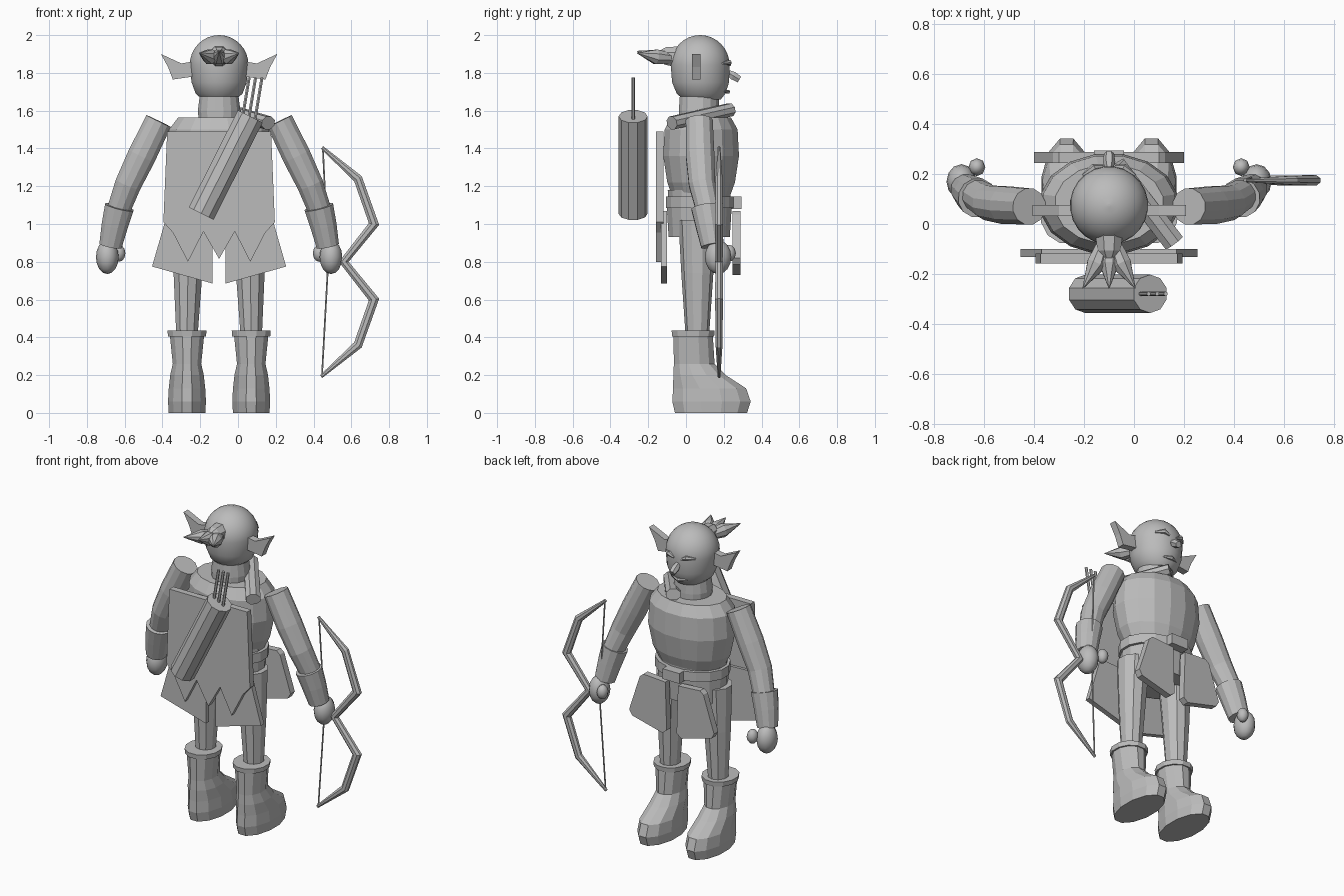
import bpy, bmesh, math
from mathutils import Vector

CX = -0.1  # body centre line
grey = bpy.data.materials.new("plain_grey")
grey.diffuse_color = (0.5, 0.5, 0.5, 1)


def finish(name, bm, smooth=False):
    bmesh.ops.recalc_face_normals(bm, faces=bm.faces)
    me = bpy.data.meshes.new(name)
    bm.to_mesh(me)
    bm.free()
    me.materials.append(grey)
    ob = bpy.data.objects.new(name, me)
    bpy.context.collection.objects.link(ob)
    for p in me.polygons:
        p.use_smooth = smooth and len(p.vertices) < 5
    return ob


def skin(name, rings, smooth=False):
    """Join equal rings of points into a capped solid."""
    bm = bmesh.new()
    vs = [[bm.verts.new(p) for p in r] for r in rings]
    n = len(vs[0])
    for a, b in zip(vs, vs[1:]):
        for i in range(n):
            j = (i + 1) % n
            bm.faces.new((a[i], a[j], b[j], b[i]))
    bm.faces.new(vs[0])
    bm.faces.new(vs[-1])
    return finish(name, bm, smooth)


def loft(name, levels, sides=12, smooth=False):
    """Levels are (x, y, z, x radius, y radius)."""
    angs = [math.tau * (i + 0.5) / sides for i in range(sides)]
    return skin(name, [[(x + rx * math.cos(a), y + ry * math.sin(a), z) for a in angs]
                       for x, y, z, rx, ry in levels], smooth)


def tube(name, pts, radii, sides=8, flat=1.0, ref=(0, 1, 0), smooth=False):
    """Tapered tube along points, squashed along ref by flat."""
    pts = [Vector(p) for p in pts]
    rings = []
    for i, p in enumerate(pts):
        t = (pts[min(i + 1, len(pts) - 1)] - pts[max(i - 1, 0)]).normalized()
        v = t.cross(Vector(ref)).normalized()
        u = v.cross(t)
        rings.append([p + radii[i] * (v * math.cos(a) + u * flat * math.sin(a))
                      for a in (math.tau * (k + 0.5) / sides for k in range(sides))])
    return skin(name, rings, smooth)


def plate(name, outline, y0, y1):
    """Flat x-z outline given thickness along y."""
    return skin(name, [[(x, y, z) for x, z in outline] for y in (y0, y1)])


def ball(name, loc, size, seg=12):
    bm = bmesh.new()
    bmesh.ops.create_uvsphere(bm, u_segments=seg, v_segments=seg // 2 + 2, radius=1)
    for v in bm.verts:
        v.co = Vector(loc) + Vector(a * b for a, b in zip(v.co, size))
    return finish(name, bm, True)


# Head: round skull, narrowing to the chin
skull = [(CX, 0.085, 1.66, 0.09, 0.10), (CX, 0.08, 1.69, 0.125, 0.13),
         (CX, 0.077, 1.75, 0.147, 0.152)]
for k in range(9):
    a = math.pi / 2 * k / 8.15
    skull.append((CX, 0.075, 1.842 + 0.158 * math.sin(a),
                  0.157 * math.cos(a), 0.157 * math.cos(a)))
loft("head", skull, 24, True)
loft("neck", [(CX, 0.07, 1.55, 0.11, 0.11), (CX, 0.07, 1.60, 0.115, 0.11),
              (CX, 0.07, 1.675, 0.105, 0.105)], 16)

# Face
tube("nose", [(CX, 0.21, 1.81), (CX, 0.25, 1.785), (CX, 0.283, 1.765)],
     [0.012, 0.025, 0.02], 6, ref=(1, 0, 0))
tube("mouth", [(CX - 0.05, 0.2, 1.705), (CX, 0.222, 1.70), (CX + 0.05, 0.2, 1.705)],
     [0.006, 0.012, 0.006], 6)

# Hair tuft of three locks
for i in (-1, 0, 1):
    tube("hair_lock", [(CX + i * 0.01, -0.05, 1.875), (CX + i * 0.05, -0.16, 1.885),
                       (CX + i * 0.105, -0.258, 1.905 + 0.01 * (i == 0))],
         [0.025, 0.042, 0.002], 8, ref=(0, 0, 1))
tube("hair_root", [(CX, -0.04, 1.885), (CX, -0.11, 1.89), (CX, -0.15, 1.895)],
     [0.06, 0.05, 0.02], 8, ref=(0, 0, 1))

# Torso, belt and hips
loft("torso", [(CX, 0.08, z, r, r * 0.73) for z, r in
               ((1.12, 0.20), (1.22, 0.25), (1.36, 0.28), (1.50, 0.27), (1.565, 0.22))], 16)
loft("waist", [(CX, 0.07, 1.08, 0.215, 0.165), (CX, 0.07, 1.18, 0.215, 0.17)], 16)
loft("belt", [(CX, 0.075, 1.085, 0.235, 0.185), (CX, 0.075, 1.145, 0.235, 0.185)], 16)
loft("hips", [(CX, 0.07, 0.93, 0.215, 0.165), (CX, 0.07, 1.085, 0.22, 0.175)], 16)
plate("buckle", [(CX - 0.06, 1.08), (CX + 0.06, 1.08), (CX + 0.06, 1.145),
                 (CX - 0.06, 1.145)], 0.24, 0.295)

# Paired parts
for s, side in ((-1, "right"), (1, "left")):
    def X(d):
        return CX + s * d

    plate(side + "_ear", [(X(0.14), 1.86), (X(0.2), 1.85), (X(0.308), 1.90),
                          (X(0.27), 1.83), (X(0.245), 1.765), (X(0.14), 1.78)], 0.032, 0.076)
    tube(side + "_brow", [(X(0.025), 0.232, 1.84), (X(0.06), 0.228, 1.856),
                          (X(0.105), 0.195, 1.85)], [0.006, 0.015, 0.006], 6)

    # Arm, cuff and hand
    tube(side + "_arm", [(X(0.32), 0.07, 1.545), (X(0.41), 0.075, 1.36),
                         (X(0.482), 0.085, 1.21), (X(0.53), 0.115, 1.08),
                         (X(0.575), 0.145, 0.90)],
         [0.074, 0.078, 0.072, 0.064, 0.05], 12)
    tube(side + "_bracer", [(X(0.528), 0.105, 1.09), (X(0.553), 0.122, 0.99),
                            (X(0.575), 0.14, 0.885)], [0.08, 0.072, 0.062], 12)
    ball(side + "_hand", (X(0.592), 0.17, 0.825), (0.06, 0.07, 0.09))
    ball(side + "_thumb", (X(0.53), 0.228, 0.845), (0.034, 0.036, 0.045), 8)

    # Leg and boot
    loft(side + "_leg", [(X(0.155), 0.06, 1.02, 0.095, 0.10), (X(0.165), 0.06, 0.74, 0.08, 0.085),
                         (X(0.17), 0.06, 0.42, 0.06, 0.063)], 10)
    levels = []
    for z, rx, back, front in ((0, 0.1, -0.065, 0.33), (0.06, 0.104, -0.08, 0.35),
                               (0.13, 0.1, -0.075, 0.325), (0.20, 0.092, -0.072, 0.215),
                               (0.26, 0.078, -0.068, 0.155), (0.42, 0.095, -0.07, 0.145)):
        levels.append((X(0.17), (back + front) / 2, z, rx, (front - back) / 2))
    loft(side + "_boot", levels, 12)
    loft(side + "_boot_cuff", [(X(0.17), 0.038, 0.405, 0.104, 0.115),
                               (X(0.17), 0.038, 0.435, 0.107, 0.118)], 12)

    # Front and back skirt flaps
    plate(side + "_front_flap", [(X(0.045), 1.06), (X(0.2), 1.07), (X(0.225), 1.05),
                                 (X(0.3), 0.82), (X(0.28), 0.785), (X(0.065), 0.73),
                                 (X(0.035), 0.755)], 0.245, 0.288)
    plate(side + "_back_flap", [(X(0.035), 1.06), (X(0.27), 1.07), (X(0.355), 0.775),
                                (X(0.035), 0.685)], -0.132, -0.1)

# Back cape with zigzag hem
half = [(0.275, 1.49), (0.295, 1.01), (0.245, 0.955), (0.165, 0.80), (0.083, 0.96)]
cape = [(CX - d, z) for d, z in half] + [(CX, 0.815)] + [(CX + d, z) for d, z in half[::-1]]
plate("cape", cape, -0.158, -0.118)

# Shoulder strap roll
tube("strap_roll", [(0.16, -0.075, 1.535), (-0.075, 0.235, 1.605)], [0.046, 0.046], 8,
     flat=0.8, ref=(0, 0, 1))

# Quiver and arrows
tube("quiver", [(-0.195, -0.28, 1.055), (0.065, -0.28, 1.57)], [0.077, 0.077], 10)
for i in range(3):
    x = 0.025 + 0.034 * i
    tube("arrow", [(x - 0.015, -0.28, 1.48), (x + 0.034, -0.28, 1.775)], [0.009, 0.009], 6)

# Bow and string
tube("bow", [(0.445, 0.175, 1.405), (0.635, 0.175, 1.24), (0.72, 0.175, 1.0),
             (0.56, 0.175, 0.80), (0.72, 0.175, 0.6), (0.635, 0.175, 0.36),
             (0.44, 0.175, 0.192)],
     [0.01, 0.026, 0.03, 0.028, 0.03, 0.026, 0.01], 8, flat=0.75)
tube("bow_string", [(0.45, 0.175, 1.40), (0.478, 0.19, 0.80), (0.445, 0.175, 0.195)],
     [0.005] * 3, 5)
